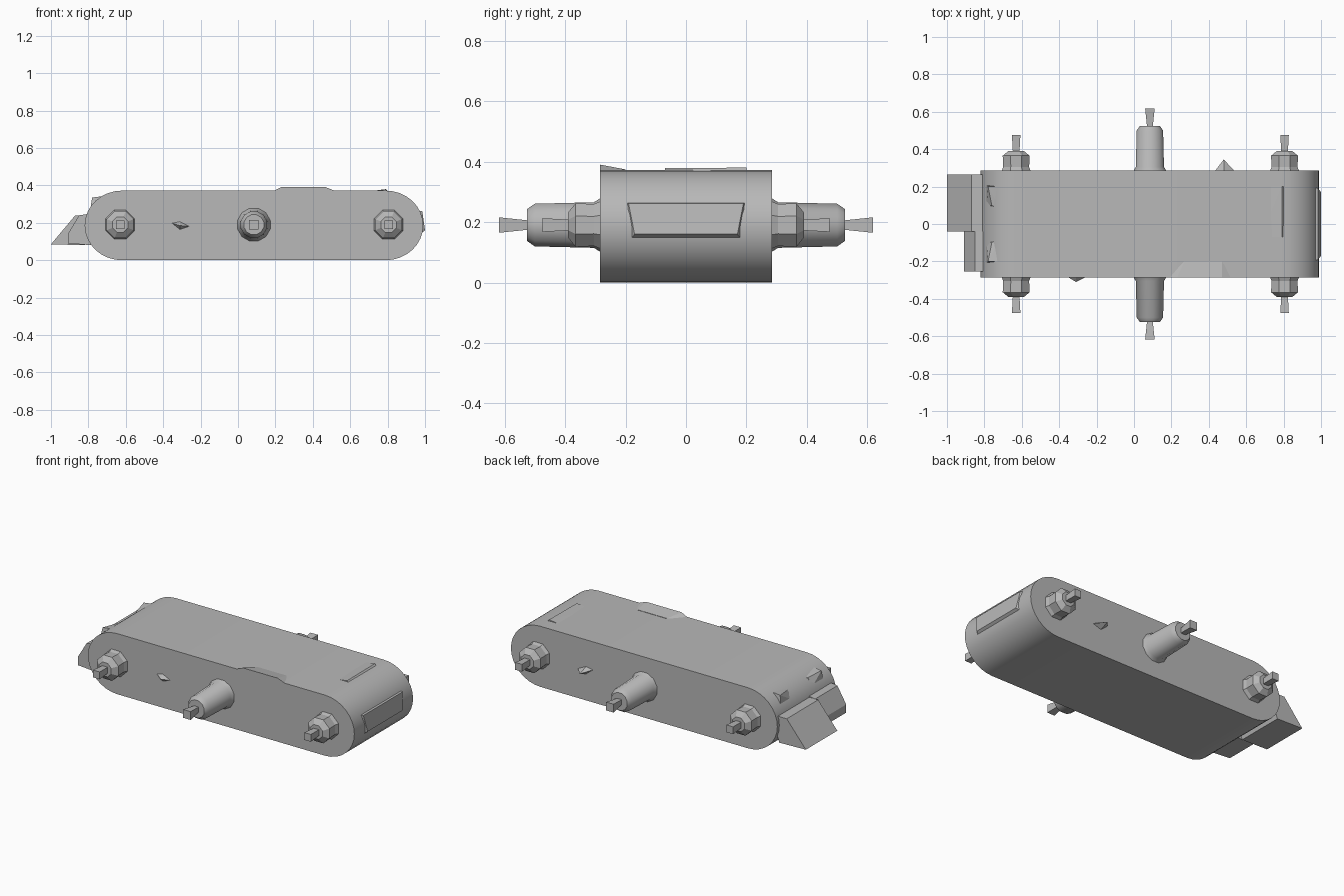
import bpy, bmesh
from math import sin, cos, pi, radians

cube = bpy.data.objects.get("Cube")
if cube:
    bpy.data.objects.remove(cube, do_unlink=True)

grey = bpy.data.materials.new("plain grey")
grey.use_nodes = True
colour = (0.48, 0.48, 0.48, 1)
grey.diffuse_color = colour
grey.node_tree.nodes["Principled BSDF"].inputs["Base Color"].default_value = colour


def finish(name, bm, smooth=None):
    bmesh.ops.recalc_face_normals(bm, faces=bm.faces)
    mesh = bpy.data.meshes.new(name)
    bm.to_mesh(mesh)
    bm.free()
    mesh.materials.append(grey)
    obj = bpy.data.objects.new(name, mesh)
    bpy.context.collection.objects.link(obj)
    if smooth:
        bpy.ops.object.select_all(action='DESELECT')
        obj.select_set(True)
        bpy.context.view_layer.objects.active = obj
        bpy.ops.object.shade_smooth_by_angle(angle=radians(smooth))
    return obj


def prism(name, profile, y0, y1, smooth=None):
    """Extrude an (x, z) outline along y."""
    bm = bmesh.new()
    face = bm.faces.new([bm.verts.new((x, y0, z)) for x, z in profile])
    out = bmesh.ops.extrude_face_region(bm, geom=[face])
    verts = [v for v in out["geom"] if isinstance(v, bmesh.types.BMVert)]
    bmesh.ops.translate(bm, verts=verts, vec=(0, y1 - y0, 0))
    return finish(name, bm, smooth)


def lump(name, points):
    """Faceted convex solid around a few points."""
    bm = bmesh.new()
    for p in points:
        bm.verts.new(p)
    bmesh.ops.convex_hull(bm, input=bm.verts)
    return finish(name, bm)


def lathe(name, x, z, side, profile, sides, smooth=None):
    """Capped solid of (radius, distance) rings around a sideways axis."""
    bm = bmesh.new()
    rings = []
    for r, d in profile:
        turns = [2 * pi * (i + 0.5) / sides for i in range(sides)]
        rings.append([bm.verts.new((x + r * cos(a), side * d, z + r * sin(a)))
                      for a in turns])
    for a, b in zip(rings, rings[1:]):
        for i in range(sides):
            j = (i + 1) % sides
            bm.faces.new((a[i], a[j], b[j], b[i]))
    bm.faces.new(rings[0])
    bm.faces.new(rings[-1])
    return finish(name, bm, smooth)


# Long body with rounded ends
HALF_H, HALF_W, ROUND, STEPS = 0.186, 0.285, 0.2, 16
outline = []
for centre, start in ((0.79, -pi / 2), (-0.62, pi / 2)):
    for i in range(STEPS + 1):
        a = start + pi * i / STEPS
        outline.append((centre + ROUND * cos(a), HALF_H + HALF_H * sin(a)))
prism("body", outline, -HALF_W, HALF_W, 30)

# Hubs and axle pins on both sides
for side, label in ((-1, "front"), (1, "back")):
    for x, spot in ((-0.63, "right"), (0.805, "left")):
        lathe(f"{label}_{spot}_hub", x, 0.19, side,
              [(0.09, 0.27), (0.075, 0.305), (0.078, 0.365), (0.045, 0.39)], 8)
        lathe(f"{label}_{spot}_pin", x, 0.19, side,
              [(0.024, 0.37), (0.032, 0.475)], 4)
    lathe(f"{label}_middle_hub", 0.085, 0.19, side,
          [(0.1, 0.27), (0.078, 0.305), (0.073, 0.5), (0.055, 0.525)], 12, 35)
    lathe(f"{label}_middle_pin", 0.085, 0.19, side,
          [(0.02, 0.51), (0.036, 0.618)], 4)

# Small spikes on the flanks
for label, side, x, tip in (("front", -1, -0.31, 0.31), ("back", 1, 0.48, 0.345)):
    lump(f"{label}_spike", [(x - 0.05, side * 0.28, 0.2), (x + 0.06, side * 0.28, 0.18),
                            (x, side * 0.28, 0.16), (x, side * 0.28, 0.21),
                            (x, side * tip, 0.185)])

# Sloping scoop and its smaller neighbour at the narrow end
prism("scoop", [(-1, 0.085), (-0.82, 0.08), (-0.76, 0.24), (-0.87, 0.24)], -0.04, 0.265)
lump("scoop_side", [(x, y, z) for y in (-0.255, -0.04)
                    for x, z in ((-0.91, 0.09), (-0.91, 0.14), (-0.85, 0.24),
                                 (-0.78, 0.25), (-0.78, 0.08))])

# Two faceted lugs above the scoop
for side, label in ((-1, "front"), (1, "back")):
    lump(f"{label}_lug", [(-0.79, side * 0.09, 0.27), (-0.79, side * 0.21, 0.27),
                          (-0.78, side * 0.2, 0.335), (-0.76, side * 0.1, 0.325),
                          (-0.71, side * 0.07, 0.33), (-0.7, side * 0.2, 0.345)])

# Raised ridge and low strip on the deck
lump("deck_ridge", [(0.18, -0.285, 0.366), (0.53, -0.285, 0.366), (0.23, -0.285, 0.39),
                    (0.47, -0.285, 0.39), (0.27, -0.2, 0.374), (0.47, -0.2, 0.374),
                    (0.27, -0.2, 0.36), (0.47, -0.2, 0.36)])
lump("deck_strip", [(0.68, -0.07, 0.365), (0.68, 0.2, 0.365), (0.79, -0.07, 0.378),
                    (0.79, 0.2, 0.38), (0.81, -0.07, 0.36), (0.81, 0.2, 0.36)])

# Bevelled panel on the wide rounded end
lump("end_panel", [(x, s * y, z) for s in (-1, 1)
                   for x, y, z in ((0.95, 0.2, 0.12), (0.95, 0.2, 0.265),
                                   (1.0, 0.17, 0.16), (0.985, 0.19, 0.262))])
